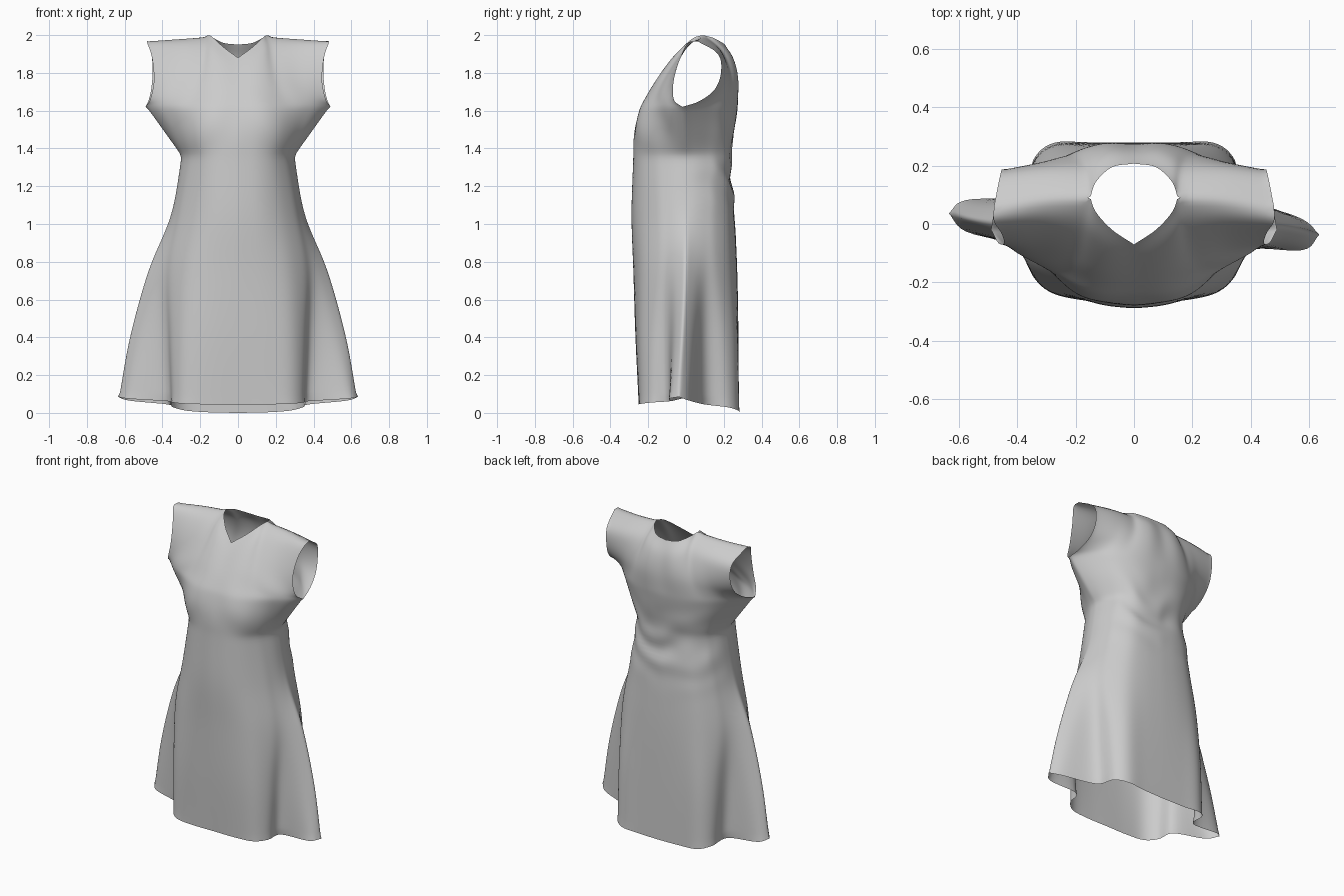
import bpy, bmesh, math
from mathutils import Vector, noise

if "Cube" in bpy.data.objects:
    bpy.data.objects.remove(bpy.data.objects["Cube"])


def spline(pts, t):
    """Catmull-Rom through pts, t in 0..1."""
    p = [Vector(q) for q in pts]
    n = len(p) - 1
    i = min(int(t * n), n - 1)
    u = t * n - i
    b, c = p[i], p[i + 1]
    a = p[i - 1] if i > 0 else 2 * b - c
    d = p[i + 2] if i + 2 <= n else 2 * c - b
    return 0.5 * (2 * b + (c - a) * u + (2 * a - 5 * b + 4 * c - d) * u * u
                  + (3 * b - a - 3 * c + d) * u ** 3)


def ring(z, xs, ys):
    zs = z if isinstance(z, (list, tuple)) else [z] * len(xs)
    return [Vector(q) for q in zip(xs, ys, zs)]


# Half widths of each cross-section, centre to side seam, hem to underarm
X = [[0, .15, .275, .345, .375, .575, .635],
     [0, .15, .275, .35, .385, .51, .58],
     [0, .14, .26, .345, .385, .435, .48],
     [0, .12, .22, .295, .325, .345, .355],
     [0, .10, .18, .24, .27, .29, .298],
     [0, .12, .22, .31, .38, .44, .49]]
FRONT = [[-.25, -.25, -.238, -.18, -.085, -.058, 0],
         [-.268, -.263, -.24, -.175, -.095, -.05, 0],
         [-.28, -.268, -.232, -.16, -.10, -.05, 0],
         [-.29, -.275, -.228, -.155, -.10, -.05, 0],
         [-.28, -.268, -.23, -.165, -.11, -.055, 0],
         [-.24, -.235, -.205, -.16, -.11, -.065, -.02]]
BACK = [[.28, .28, .278, .22, .10, .05, 0],
        [.278, .275, .265, .20, .10, .05, 0],
        [.272, .265, .24, .17, .105, .05, 0],
        [.258, .25, .225, .16, .105, .05, 0],
        [.238, .233, .21, .165, .11, .055, 0],
        [.275, .268, .24, .19, .12, .05, -.02]]
Z = [None, .4, .75, 1.05, 1.36, 1.62]
HEM = {-1: [.045, .045, .048, .055, .062, .075, .085],
       1: [0, .003, .012, .03, .045, .065, .085]}

# Upper panel edges: centre line, armhole, neckline
MID = {-1: [(0, -.24, 1.62), (0, -.19, 1.71), (0, -.13, 1.80), (0, -.07, 1.88)],
       1: [(0, .275, 1.62), (0, .272, 1.75), (0, .25, 1.86), (0, .207, 1.95)]}
SHOULDER = [(.15, .09, 2.0), (.31, .085, 1.985), (.48, .06, 1.968)]
ARM = {-1: [(.49, -.02, 1.62), (.465, -.065, 1.66), (.445, -.065, 1.76),
            (.455, -.03, 1.88), (.48, .01, 1.958), SHOULDER[-1]],
       1: [(.49, -.02, 1.62), (.475, .07, 1.65), (.46, .15, 1.71),
           (.452, .185, 1.80), (.458, .17, 1.90), SHOULDER[-1]]}
NECK = {-1: [(0, -.07, 1.88), (.075, -.02, 1.935), (.13, .04, 1.985), SHOULDER[0]],
        1: [(0, .207, 1.95), (.075, .195, 1.958), (.13, .145, 1.985), SHOULDER[0]]}


def lower(side, u, v):
    Y = FRONT if side < 0 else BACK
    rows = [ring(HEM[side] if z is None else z, X[i], Y[i]) for i, z in enumerate(Z)]
    cols = [spline(r, u) for r in rows]
    if v <= .75:                                   # skirt up to waist
        return spline(cols[:5], v / .75)
    t = (v - .75) / .25                            # waist up to underarm
    p = cols[4].lerp(cols[5], t)
    if side < 0:
        p.y -= .014 * math.sin(math.pi * t) * (1 - u * u)
    return p


def upper(side, u, v):
    """Coons patch between underarm line, centre, armhole and neck/shoulder."""
    def top(s):
        return spline(NECK[side], s / .4) if s < .4 else spline(SHOULDER, (s - .4) / .6)

    def bot(s):
        return lower(side, s, 1)
    m, a = spline(MID[side], v), spline(ARM[side], v)
    p = bot(u) * (1 - v) + top(u) * v + m * (1 - u) + a * u
    return p - (bot(0) * (1 - u) * (1 - v) + bot(1) * u * (1 - v)
                + top(0) * (1 - u) * v + top(1) * u * v)


def finish(p, side, mx, u):
    """Mirror, twist the side flares and add cloth folds."""
    p = Vector((p.x * mx, p.y, p.z))
    if p.z < 1.0:
        w = max(0, min(1, (abs(p.x) - .36) / .25))
        p.y -= mx * .04 * w * (1 - p.z)
    if side > 0:                                   # bunched folds at back waist
        e = math.exp(-((p.z - 1.27) / .17) ** 2) * (1 - u ** 4)
        n = noise.noise(Vector((p.x * 4, 4.1, p.z * 3)))
        p.y += e * (.011 * math.sin(32 * (p.z - .5 * abs(p.x)) + 5 * n + 3.3)
                    + .015 * noise.noise(Vector((p.x * 7, 1.3, p.z * 9))))
    elif 1.36 < p.z < 1.75:                        # soft drape under the arm
        e = math.sin(math.pi * (p.z - 1.36) / .39) * math.sin(math.pi * u)
        p.y += e * .012 * math.sin(9 * u + 14 * p.z)
    return p


bm = bmesh.new()
NU = 36


def panel(func, side, mx, nv):
    g = [[bm.verts.new(finish(func(side, i / NU, j / nv), side, mx, i / NU))
          for i in range(NU + 1)] for j in range(nv + 1)]
    for j in range(nv):
        for i in range(NU):
            q = [g[j][i], g[j][i + 1], g[j + 1][i + 1], g[j + 1][i]]
            bm.faces.new(q if side * mx < 0 else q[::-1])


for side in (-1, 1):
    for mx in (-1, 1):
        panel(lower, side, mx, 72)
        panel(upper, side, mx, 24)
bmesh.ops.remove_doubles(bm, verts=bm.verts, dist=.0008)

# Relax the cloth so the panel joins flow together, keeping open edges fixed
inner = [v for v in bm.verts if not v.is_boundary]
for _ in range(5):
    bmesh.ops.smooth_vert(bm, verts=inner, factor=.5,
                          use_axis_x=True, use_axis_y=True, use_axis_z=True)

mesh = bpy.data.meshes.new("dress")
bm.to_mesh(mesh)
bm.free()
dress = bpy.data.objects.new("dress", mesh)
bpy.context.collection.objects.link(dress)
bpy.context.view_layer.objects.active = dress
dress.select_set(True)
bpy.ops.object.shade_smooth_by_angle(angle=math.radians(80))
